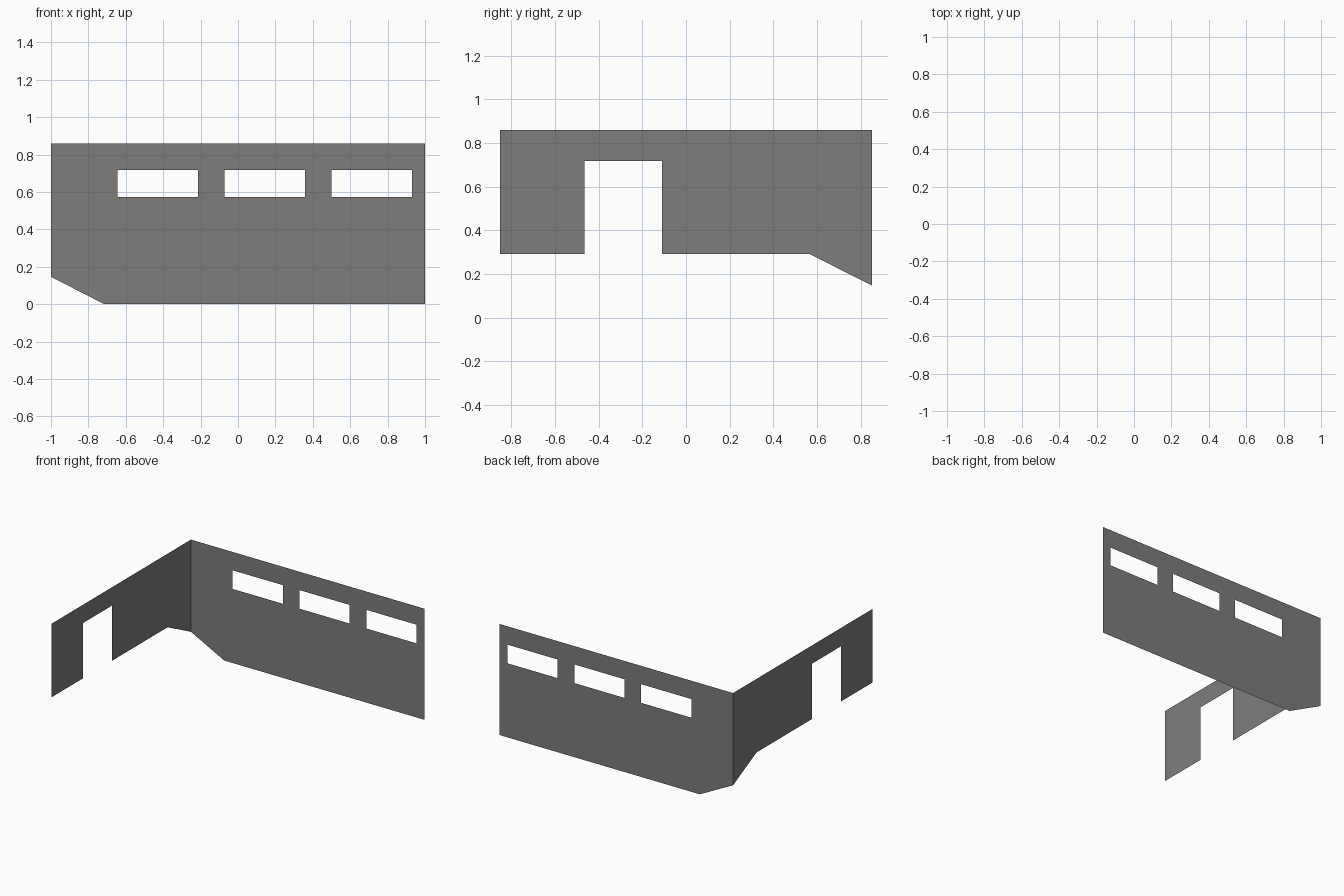
import bpy, bmesh
from mathutils import Vector

if "Cube" in bpy.data.objects:
    bpy.data.objects.remove(bpy.data.objects["Cube"])

grey = bpy.data.materials.new("wall grey")
grey.diffuse_color = (0.21, 0.205, 0.2, 1.0)
grey.use_nodes = True
grey.node_tree.nodes["Principled BSDF"].inputs["Base Color"].default_value = grey.diffuse_color

HALF_X, HALF_Y, TOP = 1.0, 0.853, 0.859


def wall(name, loops, place, normal):
    """Fill an outline and its holes (2D loops) as a thin sheet wall."""
    bm = bmesh.new()
    edges = []
    for loop in loops:
        vs = [bm.verts.new(place(u, z)) for u, z in loop]
        edges += [bm.edges.new((vs[i - 1], vs[i])) for i in range(len(vs))]
    bmesh.ops.triangle_fill(bm, edges=edges, use_beauty=True,
                            use_dissolve=False, normal=Vector(normal))
    # face the sheet into the room
    bm.normal_update()
    flipped = [f for f in bm.faces if f.normal.dot(Vector(normal)) < 0]
    if flipped:
        bmesh.ops.reverse_faces(bm, faces=flipped)
    mesh = bpy.data.meshes.new(name)
    bm.to_mesh(mesh)
    bm.free()
    mesh.materials.append(grey)
    obj = bpy.data.objects.new(name, mesh)
    bpy.context.collection.objects.link(obj)
    return obj


# Back wall with a cut lower corner and three window openings
back = [(-HALF_X, 0.146), (-0.715, 0), (HALF_X, 0), (HALF_X, TOP), (-HALF_X, TOP)]
windows = []
for i in range(3):
    x0 = -0.644 + i * 0.572
    x1 = x0 + 0.43
    windows.append([(x0, 0.573), (x1, 0.573), (x1, 0.717), (x0, 0.717)])
wall("back_wall", [back] + windows, lambda u, z: (u, HALF_Y, z), (0, -1, 0))

# Left wall with a doorway and a sloped foot at the corner
left = [(-HALF_Y, 0.29), (-0.465, 0.29), (-0.465, 0.717), (-0.11, 0.717),
        (-0.11, 0.29), (0.568, 0.29), (HALF_Y, 0.146), (HALF_Y, TOP), (-HALF_Y, TOP)]
wall("left_wall", [left], lambda u, z: (-HALF_X, u, z), (1, 0, 0))
